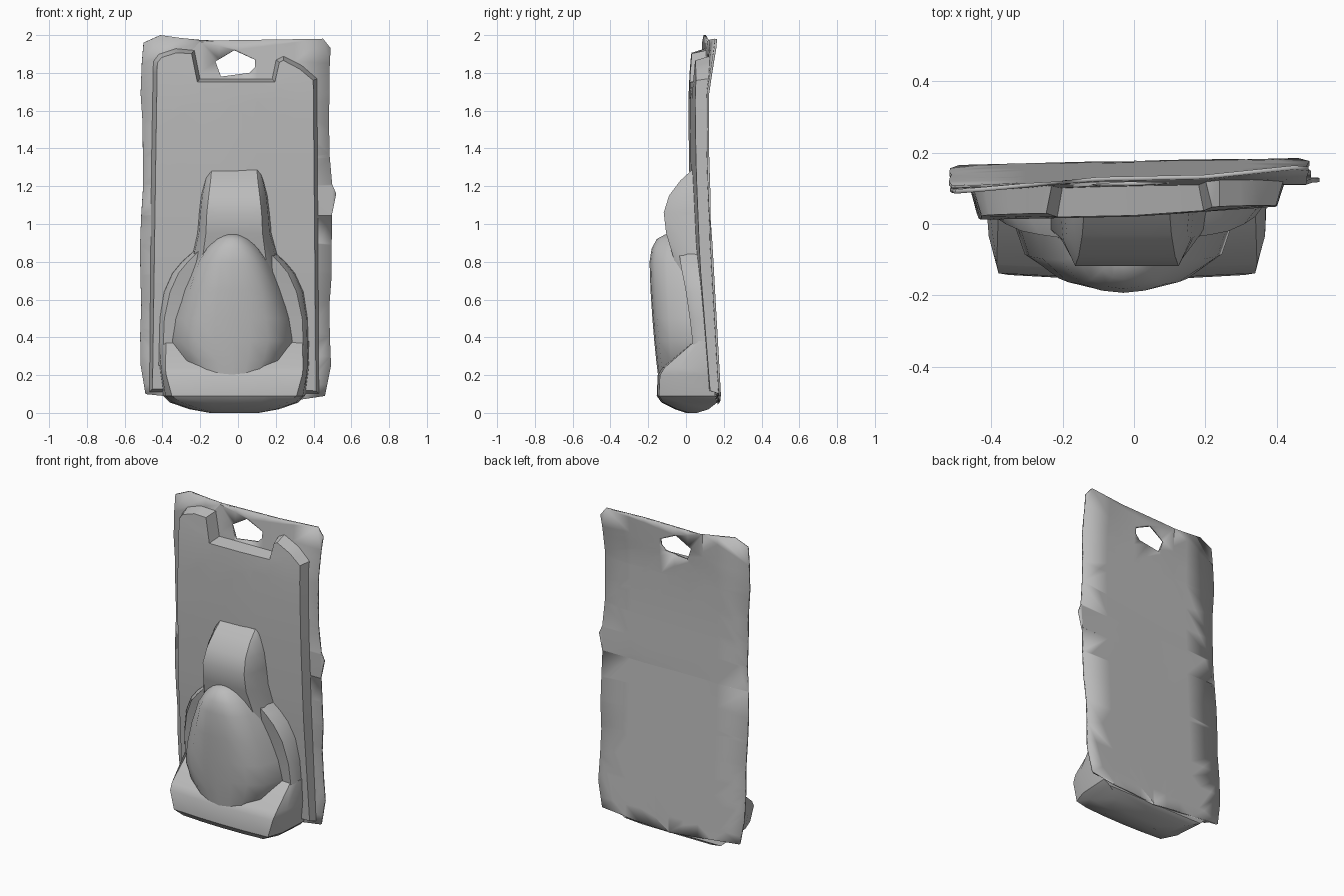
import bpy, bmesh, math, random
from mathutils import Vector

random.seed(4)
cube = bpy.data.objects.get("Cube")
if cube:
    bpy.data.objects.remove(cube)

shade = (0.5, 0.5, 0.5, 1)
grey = bpy.data.materials.new("plastic grey")
grey.use_nodes = True
grey.diffuse_color = shade
grey.node_tree.nodes["Principled BSDF"].inputs["Base Color"].default_value = shade


def finish(bm, name, angle=35):
    bmesh.ops.recalc_face_normals(bm, faces=bm.faces)
    mesh = bpy.data.meshes.new(name)
    bm.to_mesh(mesh)
    bm.free()
    obj = bpy.data.objects.new(name, mesh)
    bpy.context.collection.objects.link(obj)
    mesh.materials.append(grey)
    bpy.ops.object.select_all(action='DESELECT')
    obj.select_set(True)
    bpy.context.view_layer.objects.active = obj
    bpy.ops.object.shade_smooth_by_angle(angle=math.radians(angle))
    return obj


def interp(points, z):
    # linear interpolation through (z, y) pairs in rising z
    for (z0, y0), (z1, y1) in zip(points, points[1:]):
        if z <= z1:
            blend = max(0, (z - z0) / (z1 - z0))
            return y0 + blend * (y1 - y0)
    return points[-1][1]


def card_y(x, z):
    # the card leans back at the foot, twists slightly and curls at the top corners
    y = interp([(0, 0.175), (1, 0.118), (1.4, 0.106), (1.7, 0.107), (2, 0.13)], z)
    top = max(0, z - 1.7)
    curl = top * max(0, x - 0.2) * 0.3
    dip = top * max(0, -x - 0.1) * 0.25
    return y + 0.02 * x + curl - dip


def tray_y(x, z):
    y = interp([(0.1, 0.1), (0.8, 0.045), (1.3, 0.025), (1.7, 0.02), (1.9, 0.035)], z)
    return y + (0.07 * x if x > 0 else 0.02 * x)


def ring(bm, points, y=0):
    verts = [bm.verts.new((x, y, z)) for x, z in points]
    edges = [bm.edges.new((a, b)) for a, b in zip(verts, verts[1:] + verts[:1])]
    return verts, edges


def shrink(points, distance):
    # move each point of a clockwise outline inwards
    result = []
    for i, point in enumerate(points):
        before = Vector(points[i - 1])
        here = Vector(point)
        after = Vector(points[(i + 1) % len(points)])
        along = (here - before).normalized() + (after - here).normalized()
        inward = Vector((along.y, -along.x)).normalized()
        result.append(tuple(here + inward * distance))
    return result


def slice_up(bm):
    # cut into a grid so that the sheet can bend
    for axis, steps in ((Vector((0, 0, 1)), [0.15 * i for i in range(1, 13)]),
                        (Vector((1, 0, 0)), [0.1 * i for i in range(-3, 4)])):
        for step in steps:
            bmesh.ops.bisect_plane(bm, geom=bm.verts[:] + bm.edges[:] + bm.faces[:],
                                   plane_co=axis * step, plane_no=axis)


def worn_edge(x, heights):
    return [(x + random.uniform(-0.01, 0.01), z) for z in heights]


# backing card with worn edges and a hanging hole
heights = [0.25 + 0.16 * i for i in range(11)]
outline = worn_edge(-0.51, heights)
outline += [(-0.5, 1.96), (-0.41, 2), (-0.2, 1.97), (0.45, 1.98), (0.49, 1.93)]
outline += worn_edge(0.49, [z for z in reversed(heights) if z > 1.2])
outline += [(0.52, 1.16)]
outline += worn_edge(0.49, [z for z in reversed(heights) if z < 1.1])
outline += [(0.46, 0.09), (0.3, 0.07), (0, 0.05), (-0.3, 0.08), (-0.49, 0.1)]
hole = [(-0.12, 1.86), (-0.02, 1.92), (0.09, 1.87), (0.09, 1.83), (0.06, 1.8), (-0.09, 1.78)]
bm = bmesh.new()
edges = ring(bm, outline)[1] + ring(bm, hole)[1]
bmesh.ops.triangle_fill(bm, edges=edges, use_beauty=True, normal=(0, -1, 0))
slice_up(bm)
for vert in bm.verts:
    vert.co.y = card_y(vert.co.x, vert.co.z)
card = finish(bm, "backing_card")
solid = card.modifiers.new("thickness", 'SOLIDIFY')
solid.thickness = 0.012
solid.offset = 0

# shallow raised tray with a notch under the hole
base = [(-0.47, 0.11), (-0.46, 1.3), (-0.45, 1.86), (-0.42, 1.9), (-0.33, 1.93),
        (-0.23, 1.92), (-0.2, 1.77), (0.18, 1.77), (0.2, 1.87), (0.24, 1.89),
        (0.34, 1.84), (0.42, 1.77), (0.43, 0.1)]
bm = bmesh.new()
back_verts = ring(bm, base, 1)[0]
front_verts, front_edges = ring(bm, shrink(base, 0.024), 0)
for i, vert in enumerate(back_verts):
    bm.faces.new((back_verts[i - 1], vert, front_verts[i], front_verts[i - 1]))
bmesh.ops.triangle_fill(bm, edges=front_edges, use_beauty=True, normal=(0, -1, 0))
slice_up(bm)
for vert in bm.verts:
    x, depth, z = vert.co
    vert.co.y = (1 - depth) * tray_y(x, z) + depth * card_y(x, z)
finish(bm, "raised_tray")


def bubble(name, centre, rows, back, bulge=0.0, angle=35, swell=0.25):
    # rows: height, base half width, front half width, front y, own back y
    bm = bmesh.new()
    rings = []
    for z, wide, narrow, front, *own in rows:
        rear = own[0] if own else back
        middle = (wide + narrow) / 2 + swell * (wide - narrow)
        side = [(wide, rear), (middle, front + (rear - front) * 0.35),
                (narrow, front + bulge), (narrow / 2, front + bulge / 4)]
        section = [(-w, y) for w, y in side] + [(0, front)] + side[::-1]
        rings.append([bm.verts.new((centre + w, y, z)) for w, y in section])
    for lower, upper in zip(rings, rings[1:]):
        for i in range(len(lower)):
            bm.faces.new((lower[i - 1], lower[i], upper[i], upper[i - 1]))
    bm.faces.new(rings[0])
    bm.faces.new(rings[-1])
    return finish(bm, name, angle)


# neck bubble
bubble("neck_bubble", -0.02, [
    (1.285, 0.14, 0.12, 0.03), (1.23, 0.16, 0.125, -0.03), (1.15, 0.18, 0.135, -0.09),
    (1.06, 0.19, 0.145, -0.118), (0.95, 0.2, 0.15, -0.105), (0.8, 0.24, 0.17, -0.06),
    (0.6, 0.24, 0.17, -0.02)], back=0.09)

# wide shoulder bubble
bubble("shoulder_bubble", -0.025, [
    (0.87, 0.2, 0.17, -0.04), (0.8, 0.28, 0.24, -0.03), (0.74, 0.33, 0.29, -0.02),
    (0.64, 0.375, 0.335, 0), (0.5, 0.395, 0.365, 0.02), (0.25, 0.4, 0.375, 0.05)], back=0.11)

# foot bubble along the bottom, rounded underneath
bubble("foot_bubble", -0.02, [
    (0.38, 0.4, 0.36, 0.035), (0.24, 0.395, 0.365, -0.125), (0.2, 0.39, 0.36, -0.15),
    (0.09, 0.375, 0.33, -0.155, 0.155), (0.055, 0.34, 0.28, -0.13, 0.165),
    (0.02, 0.24, 0.18, -0.06, 0.12), (0, 0.13, 0.09, 0, 0.06)], back=0.135, bulge=0.012)

# egg shaped centre bubble
bubble("centre_bubble", -0.03, [
    (0.945, 0.07, 0.04, -0.11), (0.92, 0.11, 0.06, -0.155), (0.87, 0.16, 0.09, -0.182),
    (0.8, 0.21, 0.12, -0.193), (0.65, 0.27, 0.155, -0.188), (0.5, 0.315, 0.18, -0.178),
    (0.38, 0.33, 0.19, -0.168), (0.28, 0.29, 0.165, -0.158), (0.2, 0.22, 0.13, -0.148)],
    back=0.07, bulge=0.025, angle=45, swell=0.12)
